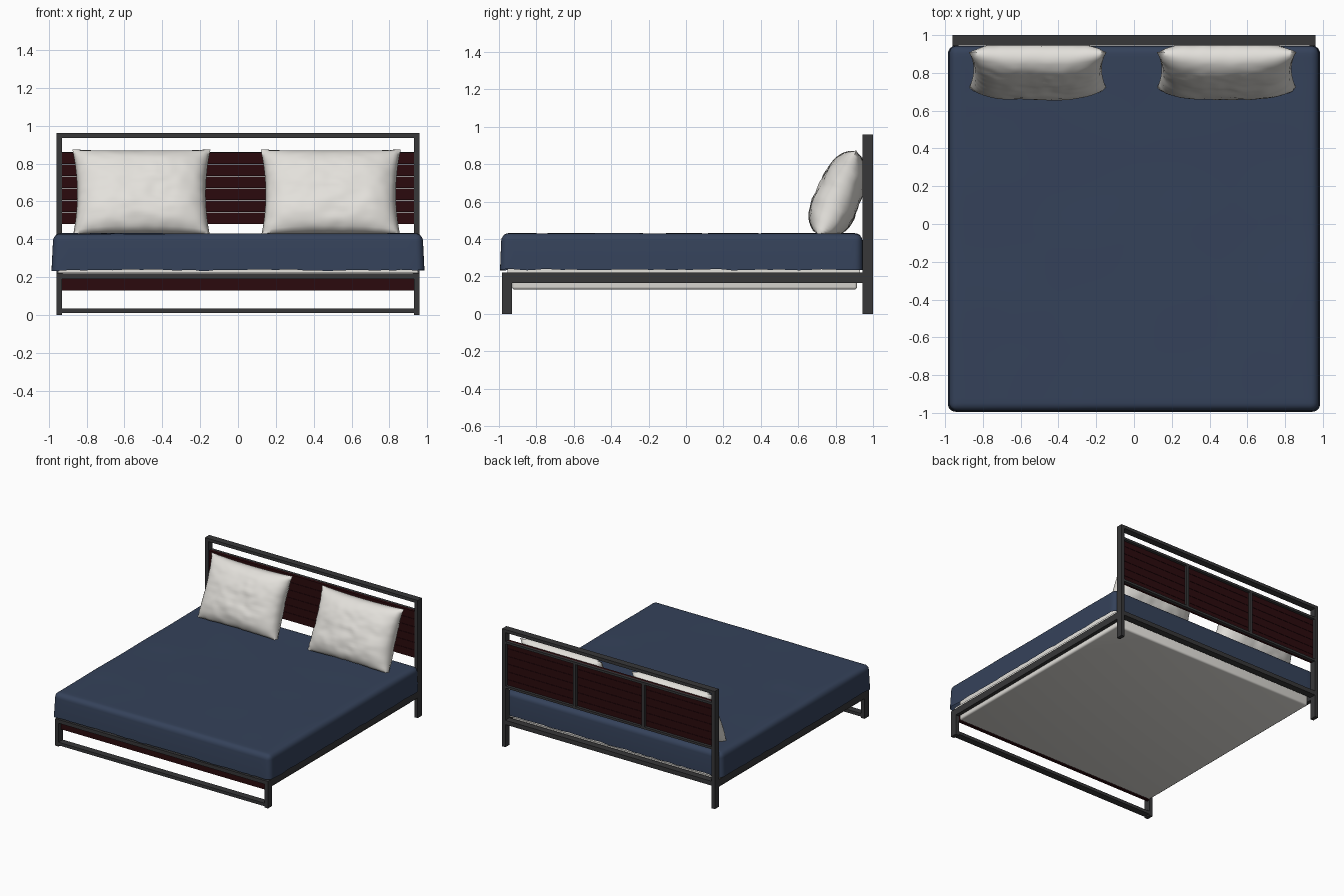
import bpy, bmesh, math
from mathutils import Vector, noise

if "Cube" in bpy.data.objects:
    bpy.data.objects.remove(bpy.data.objects["Cube"])


def material(name, rgb):
    m = bpy.data.materials.new(name)
    m.diffuse_color = (*rgb, 1)
    m.use_nodes = True
    m.node_tree.nodes["Principled BSDF"].inputs["Base Color"].default_value = m.diffuse_color
    return m


STEEL = material("charcoal steel", (0.038, 0.038, 0.040))
WOOD = material("dark red wood", (0.024, 0.003, 0.004))
BLUE = material("navy cloth", (0.035, 0.054, 0.102))
WHITE = material("off white cloth", (0.77, 0.75, 0.71))


def finish(name, bm, mat, smooth=None):
    me = bpy.data.meshes.new(name)
    bmesh.ops.recalc_face_normals(bm, faces=bm.faces)
    bm.to_mesh(me)
    bm.free()
    me.materials.append(mat)
    ob = bpy.data.objects.new(name, me)
    bpy.context.collection.objects.link(ob)
    if smooth:
        bpy.ops.object.select_all(action='DESELECT')
        bpy.context.view_layer.objects.active = ob
        ob.select_set(True)
        bpy.ops.object.shade_smooth_by_angle(angle=math.radians(smooth))
    return ob


def add_box(bm, x0, x1, y0, y1, z0, z1):
    verts = bmesh.ops.create_cube(bm, size=1)["verts"]
    for v in verts:
        v.co = Vector((x0 if v.co.x < 0 else x1,
                       y0 if v.co.y < 0 else y1,
                       z0 if v.co.z < 0 else z1))


def boxes(name, mat, *dims):
    bm = bmesh.new()
    for d in dims:
        add_box(bm, *d)
    return finish(name, bm, mat)


# Steel frame
for side, s in (("left", -1), ("right", 1)):
    xa, xb = sorted((s * 0.93, s * 0.96))
    boxes(side + "_head_post", STEEL, (xa, xb, 0.945, 1.0, 0, 0.96))
    boxes(side + "_front_leg", STEEL, (xa, xb, -0.985, -0.93, 0, 0.22))
    boxes(side + "_side_rail", STEEL, (xa, xb, -0.93, 0.945, 0.165, 0.22))
boxes("headboard_top_rail", STEEL, (-0.93, 0.93, 0.945, 1.0, 0.935, 0.96))
boxes("head_lower_rail", STEEL, (-0.93, 0.93, 0.945, 1.0, 0.185, 0.22))
boxes("front_top_rail", STEEL, (-0.93, 0.93, -0.985, -0.93, 0.19, 0.22))
boxes("front_floor_rail", STEEL, (-0.93, 0.93, -0.985, -0.93, 0.01, 0.035))

# Headboard planks and the steel grid behind them
n, z0, z1 = 6, 0.48, 0.86
step = (z1 - z0) / n
boxes("headboard_planks", WOOD,
      *[(-0.93, 0.93, 0.952, 0.975, z0 + i * step + 0.001, z0 + (i + 1) * step - 0.001)
        for i in range(n)])
boxes("headboard_grid", STEEL,
      (-0.93, 0.93, 0.975, 0.997, z0, z0 + 0.018),
      (-0.93, 0.93, 0.975, 0.997, z1 - 0.018, z1),
      *[(x - 0.012, x + 0.012, 0.975, 0.997, z0 + 0.018, z1 - 0.018)
        for x in (-0.31, 0.31)])
boxes("front_plank", WOOD, (-0.93, 0.93, -0.955, -0.932, 0.13, 0.19))

# Mattress
bm = bmesh.new()
add_box(bm, -0.93, 0.93, -0.93, 0.915, 0.13, 0.41)
bmesh.ops.bevel(bm, geom=bm.edges[:], offset=0.015, segments=3, profile=0.5, affect='EDGES')
finish("mattress", bm, WHITE, 40)

# Mattress shoulder that rests on the frame
boxes("mattress_border", WHITE, (-0.95, 0.95, -0.955, 0.93, 0.221, 0.24))

# Blanket: open shell with rounded top and a slightly uneven hem
bm = bmesh.new()
add_box(bm, -0.977, 0.977, -0.988, 0.943, 0.237, 0.43)
bmesh.ops.delete(bm, geom=[f for f in bm.faces if f.calc_center_median().z < 0.24],
                 context='FACES_ONLY')
bmesh.ops.bevel(bm, geom=[e for e in bm.edges if len(e.link_faces) == 2],
                offset=0.04, segments=5, profile=0.5, affect='EDGES')
for axis, span in ((0, 0.93), (1, 0.94)):
    for i in range(1, 48):
        co, no = [0, 0, 0], [0, 0, 0]
        co[axis] = -span + 2 * span * i / 48 - (0.02 if axis else 0)
        no[axis] = 1
        bmesh.ops.bisect_plane(bm, geom=bm.verts[:] + bm.edges[:] + bm.faces[:],
                               plane_co=co, plane_no=no)
for v in bm.verts:
    drop = max(0, (0.43 - v.co.z) / 0.193)
    v.co.x *= 1 + 0.008 * drop ** 2
    if v.co.y < 0:
        v.co.y -= 0.006 * drop ** 2
    if drop > 0.9:
        v.co.z += 0.008 * noise.noise(v.co * 14)
    elif drop < 0.05:
        v.co.z += 0.003 * noise.noise(v.co * 3)
finish("blanket", bm, BLUE, 50)


# Pillows: two puffed sheets joined at a ruffled seam, leaning on the headboard
def pillow(name, cx, half, seed):
    nu, nv = 44, 32
    bm = bmesh.new()
    off = Vector((seed, seed * 2.3, 0))

    def point(i, j, side):
        u, v = 2 * i / nu - 1, 2 * j / nv - 1
        # seam pulled in between the pointed corners
        x = u * half * (1 - 0.07 * (1 - v * v) * abs(u) ** 3)
        h = v * (1 - 0.045 * (1 - u * u) * v * v)
        edge = (1 - abs(u) ** 3.5) * (1 - abs(v) ** 3)
        puff = 0.118 * max(edge, 0) ** 0.55 * (1 - 0.12 * v)
        q = Vector((x * 6, h * 2.5, side * 3)) + off
        puff += edge * (0.010 * noise.noise(q) + 0.005 * noise.noise(q * 2.6))
        ruffle = 0.012 * noise.noise(q.xyz * Vector((1, 1, 0)).length * 2 + off)
        rim = max(abs(u), abs(v)) ** 10
        # centre line leans back, steeper near the foot
        t = (h + 1) / 2
        y = 0.715 + 0.225 * t - 0.03 * t * t
        z = 0.405 + 0.47 * t
        p = Vector((cx + x, y, z)) + Vector((0, 0.91, -0.41)) * puff * side
        if rim < 0.99:
            p.y += ruffle * rim
        p.y = min(p.y, 0.946)
        p.z = max(p.z, 0.428)
        return p

    grid = {}
    for i in range(nu + 1):
        for j in range(nv + 1):
            rim = i in (0, nu) or j in (0, nv)
            grid[i, j, -1] = bm.verts.new(point(i, j, -1))
            grid[i, j, 1] = grid[i, j, -1] if rim else bm.verts.new(point(i, j, 1))
    for i in range(nu):
        for j in range(nv):
            for s in (-1, 1):
                bm.faces.new([grid[i + a, j + b, s]
                              for a, b in ((0, 0), (1, 0), (1, 1), (0, 1))])
    finish(name, bm, WHITE, 70)


pillow("left_pillow", -0.51, 0.365, 1.7)
pillow("right_pillow", 0.49, 0.37, 5.2)
